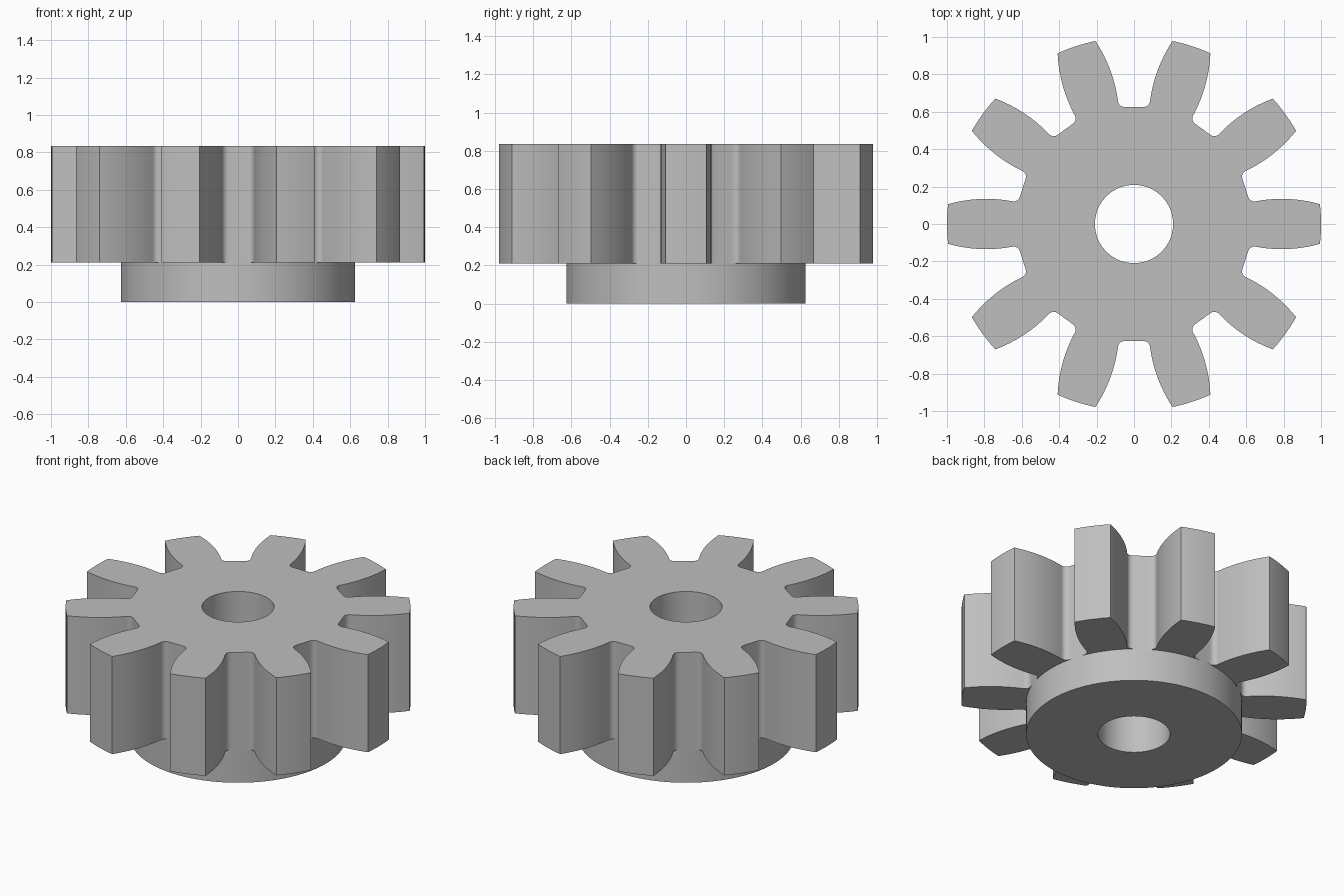
import bpy, bmesh
from math import sin, cos, pi, atan2, hypot, asin

cube = bpy.data.objects.get("Cube")
if cube:
    bpy.data.objects.remove(cube)

TEETH = 10
PITCH = 2 * pi / TEETH
BORE, ROOT, TIP = 0.209, 0.626, 1.0
HUB_TOP, TOP = 0.21, 0.835

steel = bpy.data.materials.new("plain grey steel")
steel.use_nodes = True
GREY = (0.52, 0.52, 0.52, 1)
steel.diffuse_color = GREY
steel.node_tree.nodes["Principled BSDF"].inputs["Base Color"].default_value = GREY


def half_tooth():
    """Polar (angle, radius) points from the tooth centre line to the gap centre."""
    tip_angle = asin(0.107)
    points = [(tip_angle * i / 3, TIP) for i in range(3)]
    # bulging flank
    for i in range(9):
        x = 0.994 - (0.994 - 0.654) * i / 8
        w = 0.1345 - 0.67 * (x - 0.79) ** 2
        points.append((atan2(w, x), hypot(w, x)))
    # rounded corner at the root, worked out from the gap centre line
    for i in range(1, 7):
        a = pi / 2 * (1 - i / 6)
        x, w = 0.66 - 0.034 * cos(a), 0.052 + 0.034 * sin(a)
        points.append((PITCH / 2 - atan2(w, x), max(hypot(w, x), ROOT)))
    # root arc
    start = points[-1][0]
    points += [(start + (PITCH / 2 - start) * i / 2, ROOT) for i in (1, 2)]
    return points


half = half_tooth()
tooth = [(-a, r) for a, r in reversed(half[1:-1])] + half
outline = [(a + k * PITCH, r) for k in range(TEETH) for a, r in tooth]


def ring(z, radius=None):
    """Closed ring at height z: a circle, or the toothed outline."""
    return [((radius or r) * cos(a), (radius or r) * sin(a), z) for a, r in outline]


def loft(name, rings):
    """Skin the rings in order and merge where they touch."""
    bm = bmesh.new()
    loops = [[bm.verts.new(p) for p in points] for points in rings]
    for low, high in zip(loops, loops[1:]):
        for i in range(len(low)):
            bm.faces.new((low[i - 1], low[i], high[i], high[i - 1]))
    bmesh.ops.remove_doubles(bm, verts=bm.verts, dist=0.0005)
    mesh = bpy.data.meshes.new(name)
    bm.to_mesh(mesh)
    bm.free()
    mesh.materials.append(steel)
    obj = bpy.data.objects.new(name, mesh)
    bpy.context.collection.objects.link(obj)
    bpy.ops.object.select_all(action="DESELECT")
    obj.select_set(True)
    bpy.context.view_layer.objects.active = obj
    bpy.ops.object.shade_smooth_by_angle(angle=0.5)
    return obj


# Toothed wheel with its half of the bore, open where it joins the hub
loft("toothed_wheel", [ring(HUB_TOP, ROOT), ring(HUB_TOP), ring(TOP),
                       ring(TOP, BORE), ring(HUB_TOP, BORE)])

# Round hub below the wheel
loft("hub", [ring(HUB_TOP, BORE), ring(0, BORE), ring(0, ROOT), ring(HUB_TOP, ROOT)])
